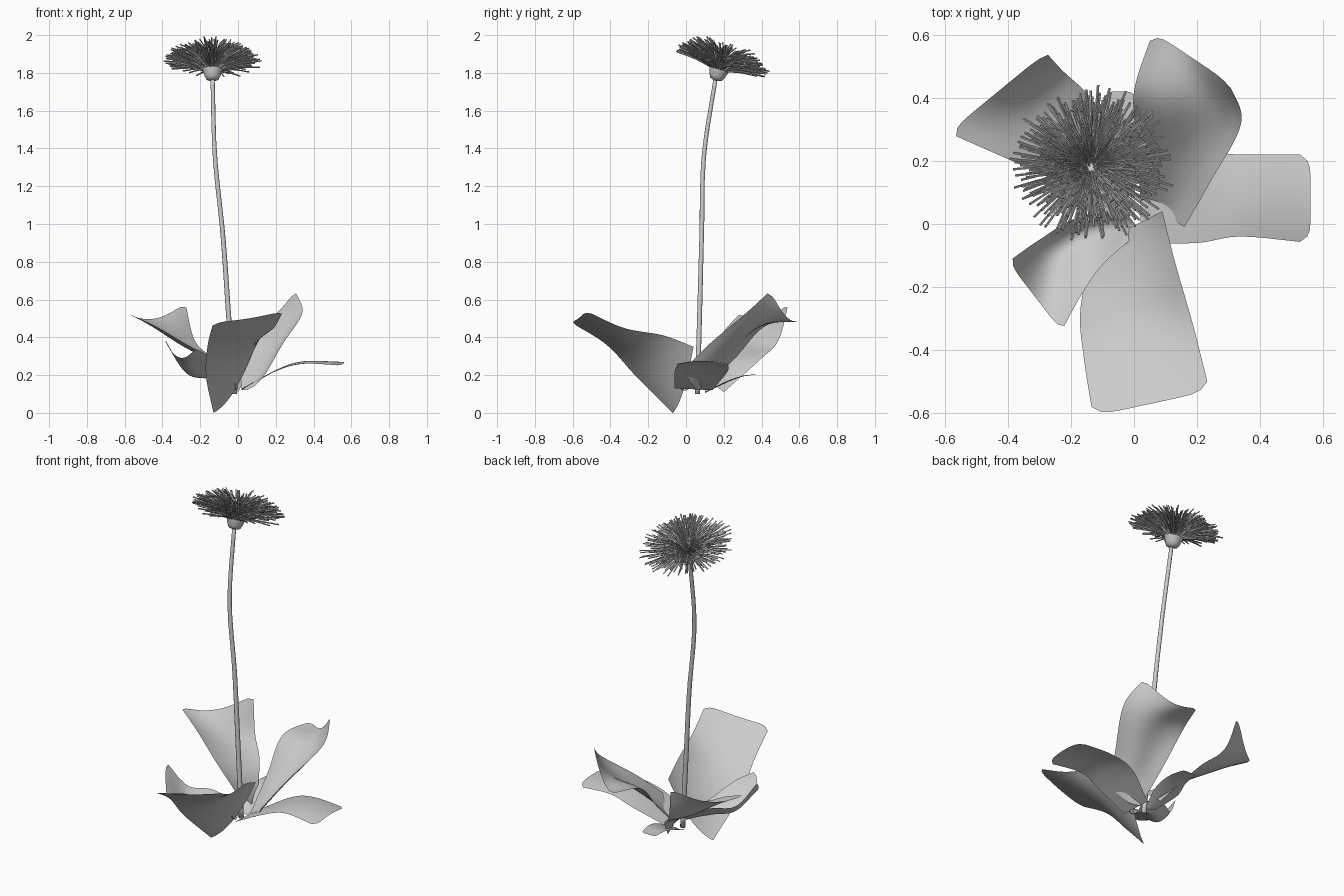
import bpy, bmesh, math, random
from mathutils import Vector, Matrix

random.seed(4)
cube = bpy.data.objects.get("Cube")
if cube:
    bpy.data.objects.remove(cube, do_unlink=True)

grey = bpy.data.materials.new("plain_grey")
grey.use_nodes = True
grey.diffuse_color = (0.6, 0.6, 0.6, 1)
grey.node_tree.nodes["Principled BSDF"].inputs["Base Color"].default_value = grey.diffuse_color


def finish(name, bm, smooth=True):
    mesh = bpy.data.meshes.new(name)
    bm.to_mesh(mesh)
    bm.free()
    obj = bpy.data.objects.new(name, mesh)
    bpy.context.collection.objects.link(obj)
    mesh.materials.append(grey)
    mesh.polygons.foreach_set("use_smooth", [smooth] * len(mesh.polygons))
    return obj


def along(points, t):
    """Point on a smooth path through the given points, t from 0 to 1."""
    p = [Vector(q) for q in points]
    p = [2 * p[0] - p[1]] + p + [2 * p[-1] - p[-2]]
    f = t * (len(p) - 3)
    i = min(int(f), len(p) - 4)
    u = f - i
    a, b, c, d = p[i:i + 4]
    return b + (c - a) * (u / 2) + (2 * a - 5 * b + 4 * c - d) * (u * u / 2) \
        + (3 * b - a - 3 * c + d) * (u ** 3 / 2)


def skin(bm, rows, closed=False):
    rings = [[bm.verts.new(p) for p in row] for row in rows]
    for r, s in zip(rings, rings[1:]):
        n = len(r)
        for j in range(n if closed else n - 1):
            k = (j + 1) % n
            bm.faces.new((r[j], r[k], s[k], s[j]))
    if closed:
        bm.faces.new(rings[0][::-1])
        bm.faces.new(rings[-1])


def tube(bm, points, radii, steps, sides):
    rows = []
    for i in range(steps + 1):
        t = i / steps
        here = along(points, t)
        heading = along(points, min(t + .02, 1)) - along(points, max(t - .02, 0))
        turn = heading.to_track_quat('Z', 'Y')
        r = radii[0] + (radii[1] - radii[0]) * t
        rows.append([here + turn @ Vector((r * math.cos(a), r * math.sin(a), 0))
                     for a in (math.tau * j / sides for j in range(sides))])
    skin(bm, rows, True)


def leaf(name, edge_a, edge_b, base_sag, tip_sag, wave=0.0):
    """Curved sheet between two edge paths, with a sagging middle and a rounded tip."""
    rows = []
    length, width = 24, 14
    for i in range(length + 1):
        row = []
        for j in range(width + 1):
            s = j / width
            side = abs(2 * s - 1)
            t = i / length * (1 - .05 * side ** 8)
            p = along(edge_a, t).lerp(along(edge_b, t), s)
            p.z += (base_sag + (tip_sag - base_sag) * t) * (1 - side ** 2)
            p.z += wave * math.sin(math.tau * s) * math.sin(math.pi * t)
            row.append(p)
        rows.append(row)
    bm = bmesh.new()
    skin(bm, rows)
    bmesh.ops.recalc_face_normals(bm, faces=bm.faces)
    if sum(f.normal.z for f in bm.faces) < 0:
        bmesh.ops.reverse_faces(bm, faces=bm.faces)
    finish(name, bm)


# Rosette of leaves around the stem foot
leaf("front_leaf",
     [(-.13, -.07, 0), (-.17, -.27, .2), (-.16, -.42, .36), (-.13, -.61, .48)],
     [(.09, .04, .35), (.13, -.12, .41), (.19, -.33, .45), (.24, -.53, .54)], -.06, -.01)
leaf("left_leaf",
     [(.02, -.06, .13), (.2, -.06, .22), (.34, -.04, .26), (.56, -.06, .25)],
     [(.02, .14, .12), (.2, .22, .22), (.35, .22, .26), (.56, .22, .25)], 0, .02)
leaf("back_left_leaf",
     [(.02, .08, .12), (.01, .26, .29), (0, .42, .46), (.06, .61, .49)],
     [(.16, -.01, .23), (.24, .13, .37), (.34, .32, .53), (.3, .45, .65)], -.03, -.06, .02)
leaf("back_right_leaf",
     [(-.03, .04, .24), (-.25, .14, .35), (-.42, .215, .45), (-.59, .29, .53)],
     [(-.02, .2, .11), (-.13, .39, .28), (-.23, .49, .385), (-.28, .545, .59)], 0, -.06)
leaf("front_right_leaf",
     [(-.02, .05, .18), (-.18, .02, .24), (-.3, -.05, .26), (-.4, -.12, .41)],
     [(0, -.04, .14), (-.1, -.13, .24), (-.17, -.23, .31), (-.23, -.34, .34)], -.04, -.08, -.02)
leaf("small_back_leaf",
     [(-.07, .1, .12), (-.12, .22, .17), (-.1, .32, .2), (-.09, .42, .2)],
     [(0, .1, .11), (.03, .22, .17), (.02, .32, .2), (0, .42, .2)], -.01, 0)

# Stem
bm = bmesh.new()
tube(bm, [(-.02, .06, .1), (-.05, .072, .52), (-.08, .083, .94), (-.122, .095, 1.36),
          (-.135, .158, 1.78)], (.014, .011), 30, 10)
finish("stem", bm)

# Flower head, leaning towards the back
lean = Matrix.Translation((-.135, .157, 1.76)) @ Matrix.Rotation(math.radians(-17), 4, 'X')

# Cup under the petals
bm = bmesh.new()
profile = [(.012, 0), (.032, .006), (.042, .025), (.05, .05), (.062, .08), (.01, .075)]
skin(bm, [[(r * math.cos(a), r * math.sin(a), z)
           for a in (math.tau * j / 16 for j in range(16))] for r, z in profile], True)
finish("flower_cup", bm).matrix_world = lean

# Thin petals fanning out of the cup, the inner ones steeper and shorter
bm = bmesh.new()
count = 400
for i in range(count):
    f = math.sqrt((i + .5) / count)
    a = i * math.pi * (3 - math.sqrt(5))
    reach = .07 + .185 * f + random.uniform(-.025, .012)
    rise = .195 - .09 * f * f + random.uniform(-.03, .02)
    d = Vector((math.cos(a), math.sin(a), 0))
    root = d * .05 * f + Vector((0, 0, .06))
    mid = d * reach * .55 + Vector((0, 0, .06 + (rise - .06) * .7))
    tip = d * reach + Vector((random.uniform(-.012, .012), random.uniform(-.012, .012), rise))
    tube(bm, [root, mid, tip], (.0025, .004), 4, 4)
finish("petals", bm, False).matrix_world = lean
